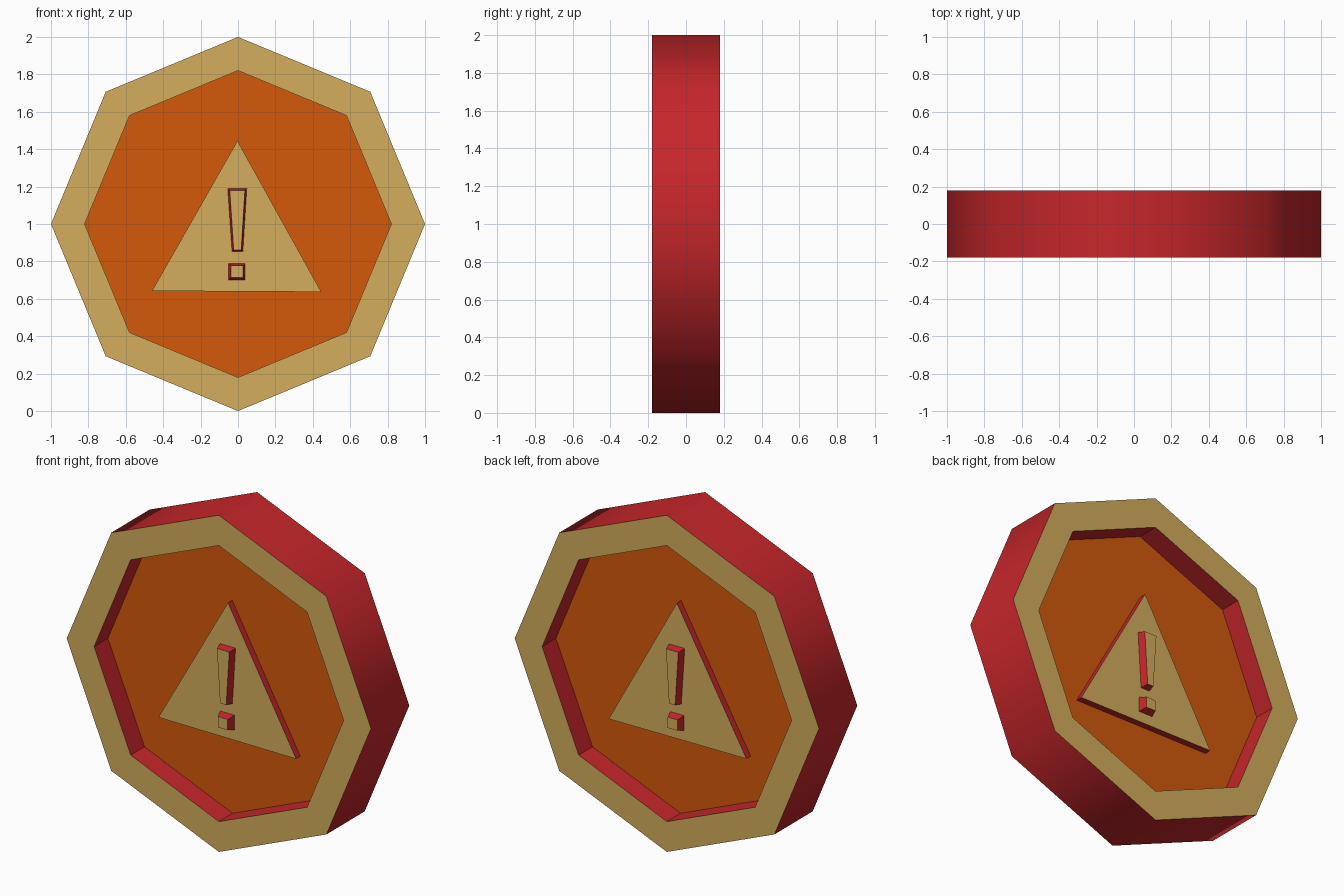
import bpy, bmesh, math

if "Cube" in bpy.data.objects:
    bpy.data.objects.remove(bpy.data.objects["Cube"])


def srgb(r, g, b):
    f = lambda c: (c / 255 / 12.92) if c < 10.3 else ((c / 255 + 0.055) / 1.055) ** 2.4
    return (f(r), f(g), f(b), 1.0)


def make_mat(name, col):
    m = bpy.data.materials.new(name)
    m.diffuse_color = col
    m.use_nodes = True
    m.node_tree.nodes["Principled BSDF"].inputs["Base Color"].default_value = m.diffuse_color
    return m


MATS = [make_mat("red", srgb(198, 38, 42)),
        make_mat("gold", srgb(211, 173, 93)),
        make_mat("orange", srgb(211, 90, 11))]
RED, GOLD, ORANGE = 0, 1, 2


def finish(bm, name):
    bmesh.ops.recalc_face_normals(bm, faces=bm.faces)
    me = bpy.data.meshes.new(name)
    bm.to_mesh(me)
    bm.free()
    for m in MATS:
        me.materials.append(m)
    ob = bpy.data.objects.new(name, me)
    bpy.context.collection.objects.link(ob)
    return ob


def bridge(bm, a, b, mat):
    n = len(a)
    faces = []
    for i in range(n):
        f = bm.faces.new((a[i], a[(i + 1) % n], b[(i + 1) % n], b[i]))
        f.material_index = mat
        faces.append(f)
    return faces


# Octagonal body: rim, outer side and a recess on both faces
FLOOR, RIM = 0.05, 0.18
bm = bmesh.new()
rings = []
for r, y in [(0.82, -FLOOR), (0.82, -RIM), (1, -RIM), (1, RIM), (0.82, RIM), (0.82, FLOOR)]:
    rings.append([bm.verts.new((r * math.cos(k * math.pi / 4), y, 1 + r * math.sin(k * math.pi / 4)))
                  for k in range(8)])
for i, mat in enumerate([RED, GOLD, RED, GOLD, RED]):
    bridge(bm, rings[i], rings[i + 1], mat)
for ring in (rings[0], rings[-1]):
    bm.faces.new(ring).material_index = ORANGE
body = finish(bm, "coin_body")

# Smooth outer side, faceted recess walls
bpy.context.view_layer.objects.active = body
body.select_set(True)
bpy.ops.object.shade_smooth_by_angle(angle=math.radians(50))
for p in body.data.polygons:
    c = p.center
    p.use_smooth = p.material_index == RED and math.hypot(c.x, c.z - 1) > 0.85


def raised(name, base, top, y0, y1, side):
    """Raised plate with red sides and a gold top; side is -1 front, 1 back."""
    bm = bmesh.new()
    a = [bm.verts.new((x, side * y0, z)) for x, z in base]
    b = [bm.verts.new((x, side * y1, z)) for x, z in top]
    bridge(bm, a, b, RED)
    bm.faces.new(a).material_index = RED
    bm.faces.new(b).material_index = GOLD
    finish(bm, name)


# Warning triangle and tapered exclamation mark, mirrored to the back
TRI = [(-0.46, 0.642), (0.445, 0.637), (-0.003, 1.445)]
BAR = [(-0.033, 0.852), (0.027, 0.852), (0.048, 1.19), (-0.056, 1.19)]
BAR_TOP = [(-0.023, 0.86), (0.017, 0.86), (0.037, 1.18), (-0.044, 1.18)]
DOT = [(-0.053, 0.70), (0.04, 0.70), (0.04, 0.79), (-0.053, 0.79)]
DOT_TOP = [(-0.038, 0.713), (0.027, 0.713), (0.027, 0.777), (-0.038, 0.777)]
for label, s in (("front", -1), ("back", 1)):
    raised(label + "_triangle", TRI, TRI, FLOOR - 0.01, 0.09, s)
    raised(label + "_mark_bar", BAR, BAR_TOP, 0.085, 0.135, s)
    raised(label + "_mark_dot", DOT, DOT_TOP, 0.085, 0.135, s)
